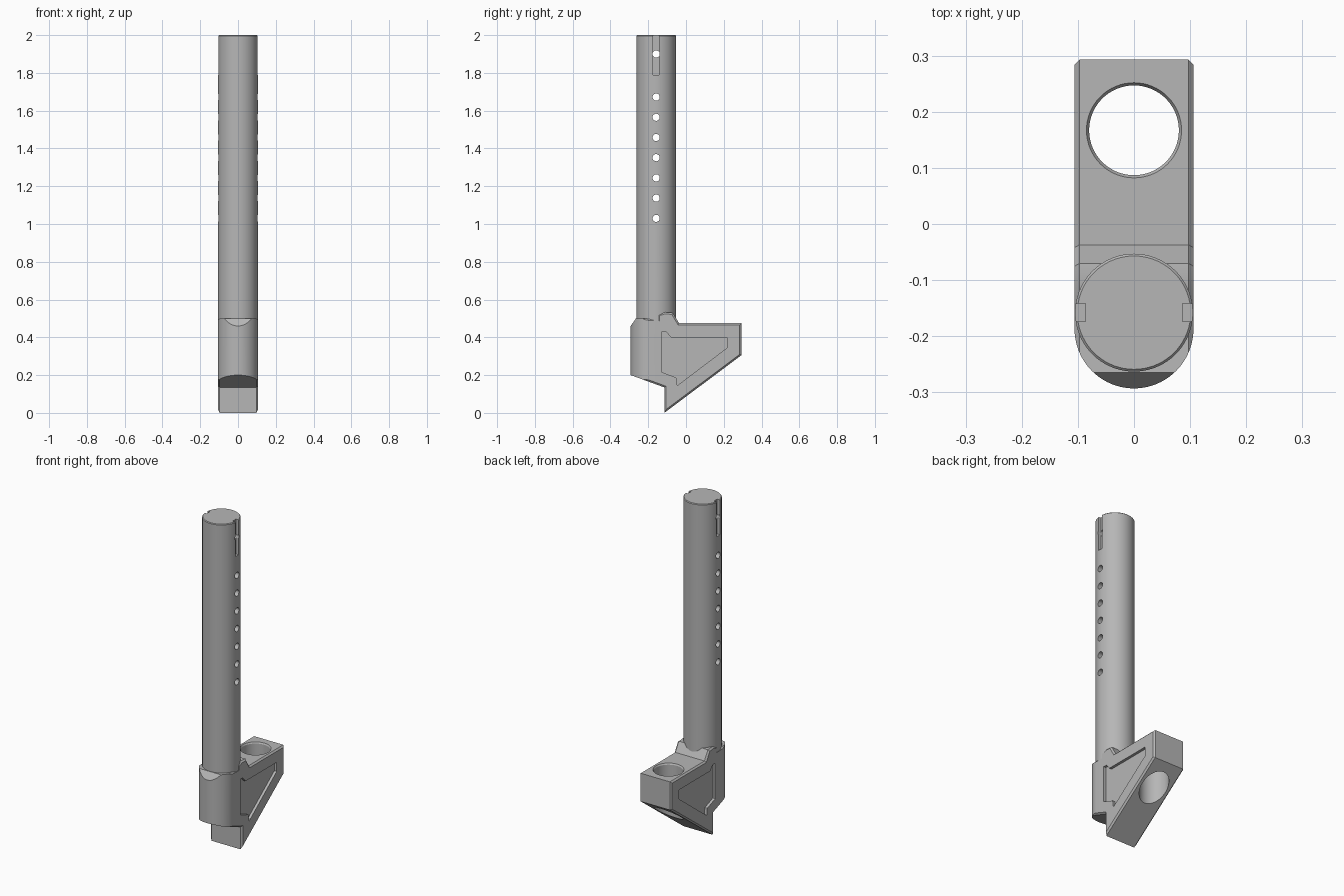
import bpy, bmesh, math
from mathutils import Matrix, Vector

cube = bpy.data.objects.get("Cube")
if cube:
    bpy.data.objects.remove(cube, do_unlink=True)

grey = bpy.data.materials.new("machined grey")
grey.use_nodes = True
colour = (0.47, 0.47, 0.47, 1)
grey.diffuse_color = colour
grey.node_tree.nodes["Principled BSDF"].inputs["Base Color"].default_value = colour


def to_object(name, bm):
    bmesh.ops.recalc_face_normals(bm, faces=bm.faces[:])
    mesh = bpy.data.meshes.new(name)
    bm.to_mesh(mesh)
    bm.free()
    mesh.materials.append(grey)
    obj = bpy.data.objects.new(name, mesh)
    bpy.context.collection.objects.link(obj)
    return obj


def prism(name, points, axis, low, high, chamfer=0):
    """Extrude a (y, z) outline along x, or an (x, y) outline along z."""
    bm = bmesh.new()
    place = (lambda a, b: (low, a, b)) if axis == "x" else (lambda a, b: (a, b, low))
    face = bm.faces.new([bm.verts.new(place(a, b)) for a, b in points])
    top = bmesh.ops.extrude_face_region(bm, geom=[face])["geom"]
    shift = Vector((high - low, 0, 0)) if axis == "x" else Vector((0, 0, high - low))
    bmesh.ops.translate(bm, verts=[g for g in top if isinstance(g, bmesh.types.BMVert)], vec=shift)
    bmesh.ops.recalc_face_normals(bm, faces=bm.faces[:])
    if chamfer:
        rims = [e for e in bm.edges if abs(e.verts[0].co.x - e.verts[1].co.x) < 1e-5]
        bmesh.ops.bevel(bm, geom=rims, offset=chamfer, segments=1, affect="EDGES")
    return to_object(name, bm)


def cylinder(name, r1, r2, depth, centre, axis="z", sides=64):
    bm = bmesh.new()
    matrix = Matrix.Translation(centre)
    if axis == "x":
        matrix = matrix @ Matrix.Rotation(math.pi / 2, 4, "Y")
    bmesh.ops.create_cone(bm, cap_ends=True, segments=sides, radius1=r1, radius2=r2,
                          depth=depth, matrix=matrix)
    return to_object(name, bm)


def boolean(obj, cutter, operation="DIFFERENCE"):
    cutter.hide_render = True
    mod = obj.modifiers.new("cut", "BOOLEAN")
    mod.operation, mod.solver, mod.object = operation, "EXACT", cutter
    bpy.context.view_layer.objects.active = obj
    bpy.ops.object.modifier_apply(modifier=mod.name)
    bpy.data.objects.remove(cutter, do_unlink=True)


half = 0.106
tube_y = -0.158

# Foot bracket: side outline with chamfered rims
outline = [(-0.293, 0.2), (-0.115, 0.135), (-0.115, 0), (0.293, 0.305), (0.293, 0.475),
           (-0.037, 0.475), (-0.07, 0.53), (-0.11, 0.533), (-0.15, 0.522),
           (-0.15, 0.497), (-0.265, 0.5), (-0.293, 0.46)]
bracket = prism("foot_bracket", outline, "x", -half, half, chamfer=0.009)

# Rounded front end of the bracket
plan = [(half, 0.4), (-half, 0.4)]
for i in range(41):
    a = math.pi + math.pi * i / 40
    plan.append((half * math.cos(a), -0.187 + half * math.sin(a)))
boolean(bracket, prism("plan_cutter", plan, "z", -0.1, 0.7), "INTERSECT")

# Vertical bore with a small lead-in chamfer
boolean(bracket, cylinder("bore_cutter", 0.08, 0.08, 1, (0, 0.167, 0.3)))
boolean(bracket, cylinder("bore_rim_cutter", 0.08, 0.086, 0.01, (0, 0.167, 0.472)))

# Recessed panel on each side
panel = [(-0.127, 0.43), (-0.105, 0.43), (-0.08, 0.4), (0.218, 0.4), (0.218, 0.345),
         (-0.046, 0.145), (-0.052, 0.187), (-0.127, 0.215)]
for side in (-1, 1):
    low, high = sorted((side * 0.09, side * 0.2))
    boolean(bracket, prism("panel_cutter", panel, "x", low, high))

# Upright tube with a chamfered top
tube = cylinder("upright_tube", 0.105, 0.105, 1.55, (0, tube_y, 1.225), sides=72)
bm = bmesh.new()
bm.from_mesh(tube.data)
rim = [e for e in bm.edges if all(v.co.z > 1.99 for v in e.verts)]
bmesh.ops.bevel(bm, geom=rim, offset=0.004, segments=1, affect="EDGES")
bm.to_mesh(tube.data)
bm.free()

# Key slot on each side of the tube top
slot = [(tube_y - 0.016, 1.79), (tube_y + 0.016, 1.79),
        (tube_y + 0.016, 2.1), (tube_y - 0.016, 2.1)]
for side in (-1, 1):
    low, high = sorted((side * 0.086, side * 0.2))
    boolean(tube, prism("slot_cutter", slot, "x", low, high))

# Row of adjustment holes, plus the pin hole in the slot
for z in [1.03 + 0.107 * i for i in range(7)] + [1.9]:
    boolean(tube, cylinder("hole_cutter", 0.019, 0.019, 0.5, (0, tube_y, z), "x", 24))

# Smooth round surfaces, keep machined edges sharp
bpy.ops.object.select_all(action="DESELECT")
for obj in (bracket, tube):
    obj.select_set(True)
bpy.context.view_layer.objects.active = tube
bpy.ops.object.shade_smooth_by_angle(angle=math.radians(25))
